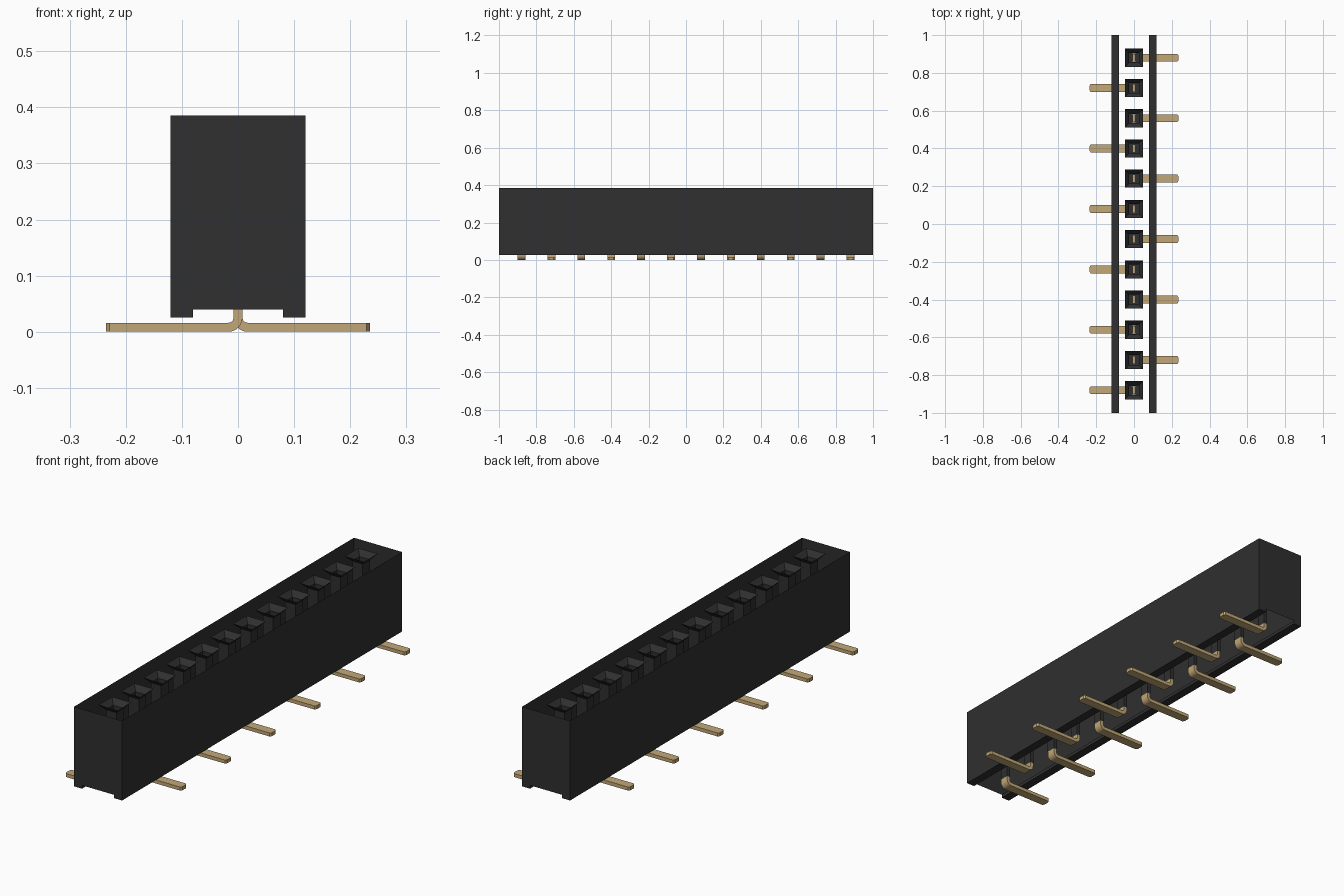
import bpy, bmesh, math

cube = bpy.data.objects.get("Cube")
if cube:
    bpy.data.objects.remove(cube, do_unlink=True)


def make_material(name, color, roughness):
    mat = bpy.data.materials.new(name)
    mat.use_nodes = True
    mat.diffuse_color = color
    bsdf = mat.node_tree.nodes["Principled BSDF"]
    bsdf.inputs["Base Color"].default_value = color
    bsdf.inputs["Roughness"].default_value = roughness
    return mat


BLACK = make_material("black plastic", (0.029, 0.029, 0.029, 1), 0.6)
GOLD = make_material("gold metal", (0.54, 0.39, 0.185, 1), 0.5)

COUNT, PITCH = 12, 0.16
TOP, BASE, FOOT = 0.385, 0.04, 0.025     # housing heights
FLOOR = 0.13                             # socket floor
PIN_X, PIN_Y = 0.008, 0.021              # pin half thickness and half width


def finish(bm, name, mat):
    mesh = bpy.data.meshes.new(name)
    bm.to_mesh(mesh)
    bm.free()
    mesh.materials.append(mat)
    obj = bpy.data.objects.new(name, mesh)
    bpy.context.collection.objects.link(obj)
    return obj


def bridge(bm, rings):
    """Join successive closed rings of vertices with quads."""
    for a, b in zip(rings, rings[1:]):
        n = len(a)
        for i in range(n):
            j = (i + 1) % n
            bm.faces.new((a[i], a[j], b[j], b[i]))


def rect(bm, hx, hy, cy, z):
    return [bm.verts.new((sx * hx, cy + sy * hy, z))
            for sx, sy in ((-1, -1), (1, -1), (1, 1), (-1, 1))]


# Housing shell: notched end profile, open above and between the two feet
profile = [(-0.12, TOP), (-0.12, FOOT), (-0.08, FOOT), (-0.08, BASE),
           (0.08, BASE), (0.08, FOOT), (0.12, FOOT), (0.12, TOP)]
bm = bmesh.new()
front = [bm.verts.new((x, -1, z)) for x, z in profile]
back = [bm.verts.new((x, 1, z)) for x, z in profile]
bm.faces.new(front)
bm.faces.new(back[::-1])
for i in range(len(profile) - 1):
    if i != 3:
        bm.faces.new((front[i], back[i], back[i + 1], front[i + 1]))
bmesh.ops.recalc_face_normals(bm, faces=bm.faces)
finish(bm, "housing", BLACK)


# Socket: tapered mouth, square cavity, floor and narrow sleeve for the pin
def make_socket(index, y):
    bm = bmesh.new()
    levels = [(0.048, 0.048, TOP), (0.026, 0.026, TOP - 0.024),
              (0.026, 0.026, FLOOR),
              (PIN_X + 0.0005, PIN_Y + 0.0005, FLOOR),
              (PIN_X + 0.0005, PIN_Y + 0.0005, BASE)]
    bridge(bm, [rect(bm, hx, hy, y, z) for hx, hy, z in levels])
    finish(bm, f"socket_{index:02d}", BLACK)


# Pin: flat strip swept down the stem, round the bend and out along the lead
def make_pin(index, y, side):
    radius, lead_end = 0.017, 0.235
    # Each station holds x, z, direction angle and half width
    path = [(0, FLOOR + 0.03, 0, PIN_Y)]
    for k in range(7):
        a = math.radians(15 * k)
        path.append((radius * (1 - math.cos(a)),
                     PIN_X + radius * (1 - math.sin(a)), a, PIN_Y))
    path += [(lead_end - 0.006, PIN_X, math.pi / 2, PIN_Y),
             (lead_end, PIN_X, math.pi / 2, PIN_Y * 0.6)]
    bm = bmesh.new()
    rings = []
    for x, z, a, w in path:
        nx, nz = math.cos(a) * PIN_X, math.sin(a) * PIN_X
        rings.append([bm.verts.new((side * (x + u * nx), y + v * w, z + u * nz))
                      for u, v in ((-1, -1), (1, -1), (1, 1), (-1, 1))])
    bridge(bm, rings)
    bm.faces.new(rings[0])
    bm.faces.new(rings[-1])
    bmesh.ops.recalc_face_normals(bm, faces=bm.faces)
    obj = finish(bm, f"pin_{index:02d}", GOLD)
    bpy.ops.object.select_all(action="DESELECT")
    obj.select_set(True)
    bpy.context.view_layer.objects.active = obj
    bpy.ops.object.shade_smooth_by_angle(angle=math.radians(25))


# Pins leave the housing on alternating sides
for i in range(COUNT):
    y = (COUNT - 1) * PITCH / 2 - i * PITCH
    make_socket(i + 1, y)
    make_pin(i + 1, y, 1 if i % 2 == 0 else -1)
